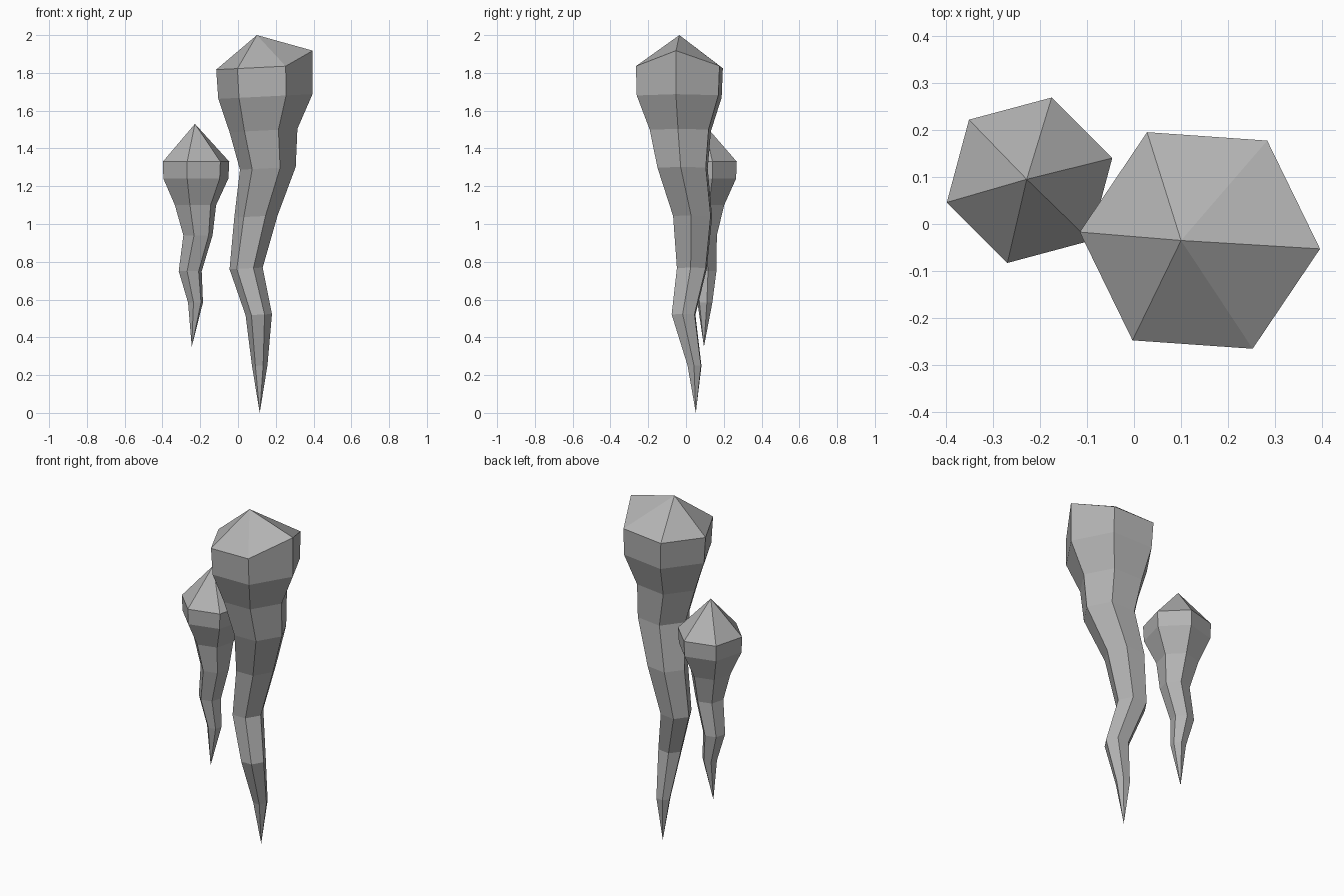
import bpy
import bmesh
from math import cos, sin, radians
from mathutils import Vector

cube = bpy.data.objects.get("Cube")
if cube:
    bpy.data.objects.remove(cube, do_unlink=True)

stone = bpy.data.materials.new("grey_stone")
stone.use_nodes = True
stone.diffuse_color = (0.45, 0.45, 0.45, 1)
bsdf = next(n for n in stone.node_tree.nodes if n.type == "BSDF_PRINCIPLED")
bsdf.inputs["Base Color"].default_value = stone.diffuse_color
bsdf.inputs["Roughness"].default_value = 0.9

SIDES = 6


def stalactite(name, apex, rings, tip, turn, tilt=0.0, raised=0.0):
    """Loft hexagonal rings (x, y, z, radius) from a peaked cap down to a point."""
    bm = bmesh.new()
    loops = []
    for level, (x, y, z, r) in enumerate(rings):
        loop = []
        for i in range(SIDES):
            a = radians(turn + i * 360 / SIDES)
            offset = Vector((r * cos(a), r * sin(a), tilt * r * cos(a)))
            if level == 0 and i == 0:
                offset.z += raised  # one chipped-up corner on the rim
            loop.append(bm.verts.new(Vector((x, y, z)) + offset))
        loops.append(loop)
    top, bottom = bm.verts.new(apex), bm.verts.new(tip)
    for i in range(SIDES):
        j = (i + 1) % SIDES
        bm.faces.new((top, loops[0][i], loops[0][j]))
        bm.faces.new((bottom, loops[-1][j], loops[-1][i]))
        for upper, lower in zip(loops, loops[1:]):
            bm.faces.new((upper[i], lower[i], lower[j], upper[j]))
    bmesh.ops.recalc_face_normals(bm, faces=bm.faces)
    mesh = bpy.data.meshes.new(name)
    bm.to_mesh(mesh)
    bm.free()
    mesh.materials.append(stone)
    obj = bpy.data.objects.new(name, mesh)
    bpy.context.collection.objects.link(obj)
    return obj


# Tall crooked stalactite
stalactite(
    "large_stalactite", (0.10, -0.035, 2.0),
    [(0.14, -0.035, 1.83, 0.256), (0.145, -0.036, 1.675, 0.25),
     (0.135, -0.03, 1.495, 0.18), (0.158, -0.018, 1.295, 0.148),
     (0.095, 0.035, 1.04, 0.115), (0.043, 0.031, 0.765, 0.088),
     (0.11, -0.013, 0.52, 0.07), (0.115, 0.045, 0.25, 0.041)],
    (0.115, 0.052, 0.0), turn=-4, tilt=0.05, raised=0.075)

# Short stalactite behind it
stalactite(
    "small_stalactite", (-0.228, 0.095, 1.53),
    [(-0.222, 0.093, 1.33, 0.182), (-0.223, 0.093, 1.24, 0.178),
     (-0.225, 0.093, 1.1, 0.113), (-0.212, 0.086, 0.94, 0.08),
     (-0.253, 0.1, 0.75, 0.063), (-0.225, 0.1, 0.585, 0.041)],
    (-0.245, 0.095, 0.35), turn=15)
